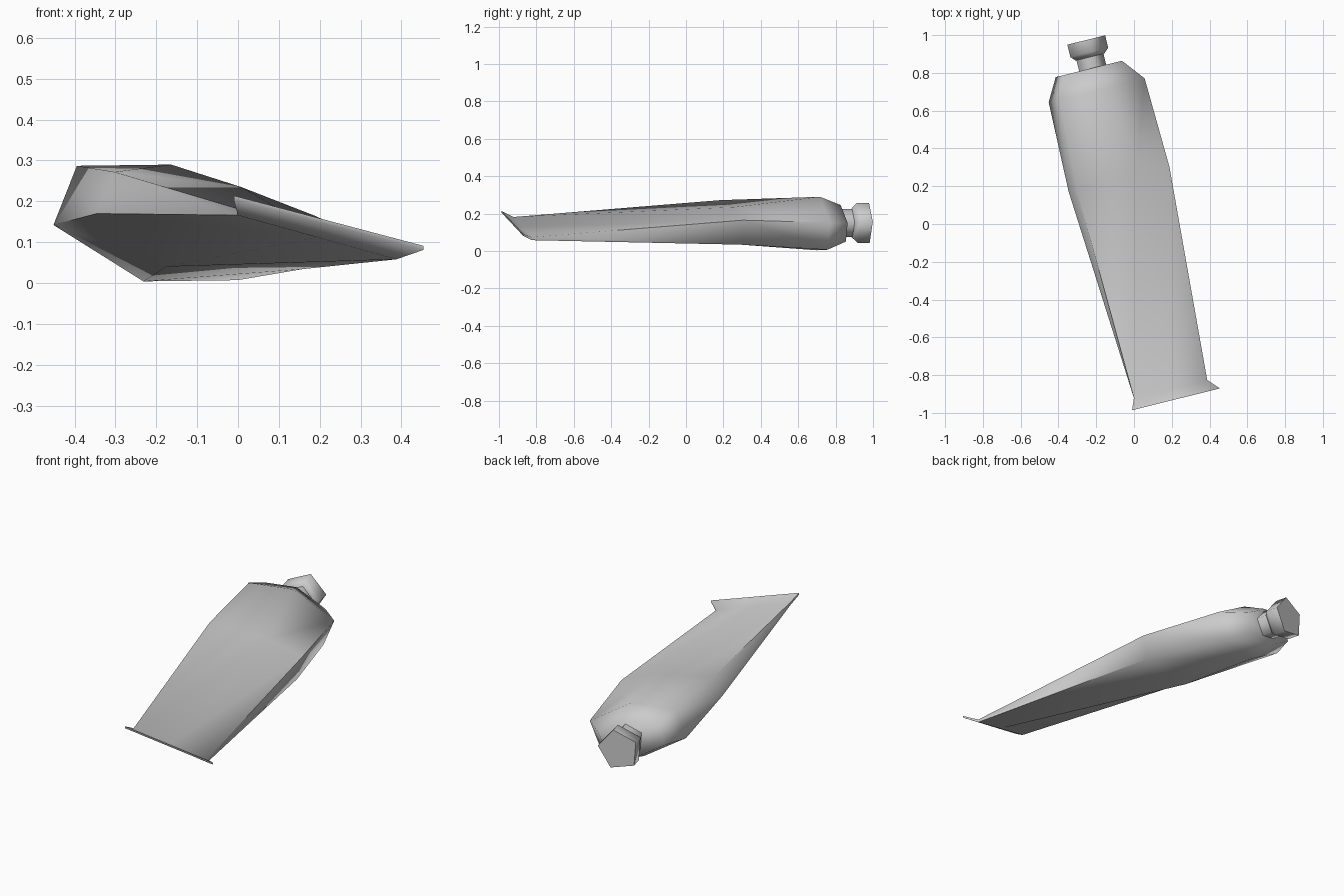
import bpy, bmesh
from math import sin, cos, radians
from mathutils import Vector

cube = bpy.data.objects.get("Cube")
if cube:
    bpy.data.objects.remove(cube)

grey = bpy.data.materials.new("soft grey")
grey.use_nodes = True
colour = (0.6, 0.6, 0.6, 1)
grey.diffuse_color = colour
grey.node_tree.nodes["Principled BSDF"].inputs["Base Color"].default_value = colour

# The tube lies along this axis; rings are given as (across, height)
AXIS = Vector((-0.24, 0.97, 0))
ACROSS = Vector((0.97, 0.24, 0))


def place(s, u, z):
    return AXIS * s + ACROSS * u + Vector((0, 0, z))


def loft(name, rings):
    """Skin a closed shell through rings of (station, points)."""
    bm = bmesh.new()
    loops = [[bm.verts.new(place(s, u, z)) for u, z in pts] for s, pts in rings]
    n = len(loops[0])
    for a, b in zip(loops, loops[1:]):
        for i in range(n):
            j = (i + 1) % n
            bm.faces.new((a[i], a[j], b[j], b[i]))
    bm.faces.new(loops[0])
    bm.faces.new(loops[-1])
    bmesh.ops.recalc_face_normals(bm, faces=bm.faces)
    mesh = bpy.data.meshes.new(name)
    bm.to_mesh(mesh)
    bm.free()
    mesh.materials.append(grey)
    obj = bpy.data.objects.new(name, mesh)
    bpy.context.collection.objects.link(obj)
    bpy.ops.object.select_all(action="DESELECT")
    obj.select_set(True)
    bpy.context.view_layer.objects.active = obj
    bpy.ops.object.shade_smooth_by_angle(angle=radians(75))
    return obj


# Tilted hexagon for the full end of the tube
half = [(-0.262, -0.005), (-0.203, 0.14), (0.035, 0.143)]
hexagon = half + [(-u, -z) for u, z in half]


def hex_ring(u0, z0, k):
    return [(u0 + k * u, z0 + k * z) for u, z in hexagon]


# Pinched ring: a thin sloping slot
def flat_ring(left, right, t):
    (u0, z0), (u1, z1) = left, right
    um, zm = (u0 + u1) / 2, (z0 + z1) / 2
    return [(u0, z0 - t), (u0, z0 + t), (um, zm + t),
            (u1, z1 + t), (u1, z1 - t), (um, zm - t)]


middle = [(-0.295, 0.17), (-0.25, 0.272), (0.07, 0.235),
          (0.255, 0.165), (0.225, 0.034), (-0.12, 0.04)]

# Squeezed tube with crimped tail
loft("tube_body", [
    (-0.955, flat_ring((-0.247, 0.209), (0.232, 0.086), 0.005)),
    (-0.895, flat_ring((-0.222, 0.174), (0.178, 0.066), 0.008)),
    (0.25, middle),
    (0.735, hex_ring(-0.022, 0.147, 1)),
    (0.855, hex_ring(-0.035, 0.147, 0.69)),
])


# Five-sided neck and flared cap
def pentagon(r):
    angles = [radians(76 + 72 * i) for i in range(5)]
    return [(-0.02 + r * cos(a), 0.148 + r * sin(a)) for a in angles]


loft("neck", [(s, pentagon(0.08)) for s in (0.84, 0.94)])
loft("cap", [(0.915, pentagon(0.085)), (0.94, pentagon(0.112)),
             (1.007, pentagon(0.112))])
